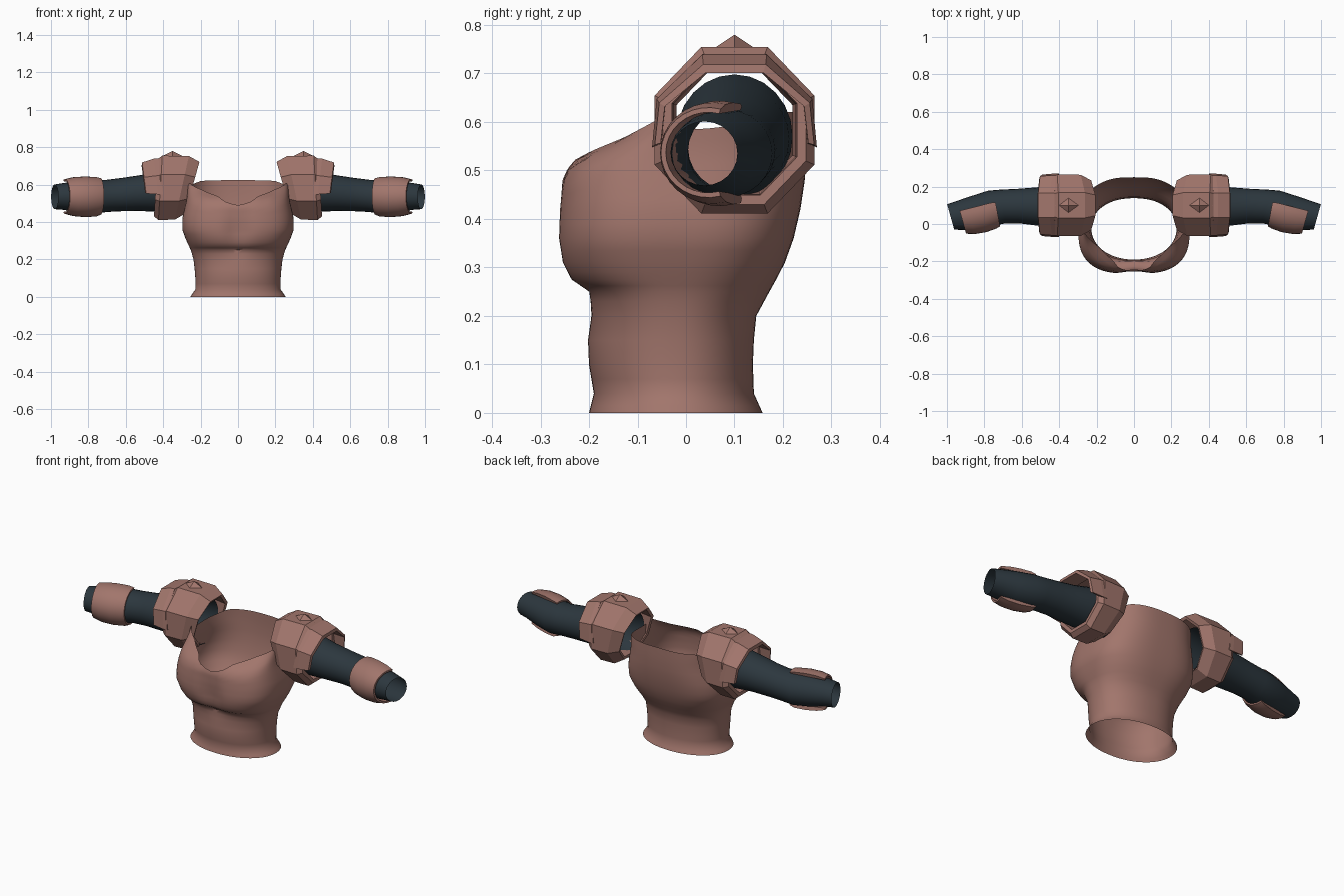
import bpy, math
from math import sin, cos, pi, radians

if "Cube" in bpy.data.objects:
    bpy.data.objects.remove(bpy.data.objects["Cube"])


def material(name, rgb):
    m = bpy.data.materials.new(name)
    m.diffuse_color = (*rgb, 1)
    m.use_nodes = True
    m.node_tree.nodes["Principled BSDF"].inputs["Base Color"].default_value = m.diffuse_color
    return m


BROWN = material("dusty brown", (0.36, 0.18, 0.15))
DARK = material("dark slate", (0.025, 0.038, 0.048))


def interp(table, t):
    """Piecewise-linear lookup; each row is (key, value, ...)."""
    if t <= table[0][0]:
        return table[0][1:]
    for a, b in zip(table, table[1:]):
        if t <= b[0]:
            f = (t - a[0]) / (b[0] - a[0])
            return tuple(p + (q - p) * f for p, q in zip(a[1:], b[1:]))
    return table[-1][1:]


def make(name, verts, faces, mat, smooth=None, mirror=False):
    me = bpy.data.meshes.new(name)
    me.from_pydata(verts, [], faces)
    me.materials.append(mat)
    ob = bpy.data.objects.new(name, me)
    bpy.context.collection.objects.link(ob)
    bpy.ops.object.select_all(action='DESELECT')
    bpy.context.view_layer.objects.active = ob
    ob.select_set(True)
    bpy.ops.object.mode_set(mode='EDIT')
    bpy.ops.mesh.select_all(action='SELECT')
    bpy.ops.mesh.normals_make_consistent(inside=False)
    bpy.ops.object.mode_set(mode='OBJECT')
    if smooth:
        bpy.ops.object.shade_smooth_by_angle(angle=radians(smooth))
    if mirror:
        ob.modifiers.new("Mirror", 'MIRROR').use_mirror_merge = False
    return ob


def loft(name, rings, mat, around=True, along=False, caps=False, **kw):
    """Skin a list of equal-length rings with quads."""
    n, m = len(rings[0]), len(rings)
    faces = []
    for i in range(m if along else m - 1):
        for j in range(n if around else n - 1):
            i2, j2 = (i + 1) % m, (j + 1) % n
            faces.append((i * n + j, i * n + j2, i2 * n + j2, i2 * n + j))
    if caps:  # close both ends of an open arc
        faces.append([i * n for i in range(m)])
        faces.append([i * n + n - 1 for i in range(m)])
    return make(name, [v for r in rings for v in r], faces, mat, **kw)


# Torso shell: height -> half width, front y, back y, roundness
BODY = [(0.0, .255, -.20, .158, .95), (.04, .228, -.19, .14, .95),
        (.10, .228, -.20, .138, .92), (.15, .232, -.202, .14, .92),
        (.20, .238, -.195, .145, .9), (.25, .252, -.205, .172, .82),
        (.275, .264, -.242, .186, .78), (.31, .28, -.26, .204, .74),
        (.36, .298, -.267, .222, .7), (.42, .298, -.264, .236, .7),
        (.48, .285, -.257, .245, .7), (.52, .275, -.235, .248, .7),
        (.54, .272, -.20, .249, .7), (.57, .27, -.14, .25, .7),
        (.61, .27, -.09, .25, .7), (.63, .265, -.07, .25, .7)]
# Upper rim height by angle from the front
RIM = [(0, .49), (8, .51), (16, .54), (40, .575), (70, .608), (75, .60),
       (84, .585), (95, .585), (120, .60), (140, .62), (180, .625)]
LOW = [0, .015, .04, .07, .10, .15, .20, .23, .25, .262, .275, .29, .31, .335, .36, .39]


def body_point(a, z):
    hw, fr, bk, p = interp(BODY, z)
    s, c, yc = sin(a), cos(a), -.02
    x = hw * math.copysign(abs(s) ** p, s)
    y = yc + (fr - yc if c > 0 else bk - yc) * abs(c) ** p
    if c > 0:  # shallow hollow between the two chest forms
        bust = max(0, 1 - abs(z - .35) / .15)
        y += .026 * bust * math.exp(-(x / .06) ** 2)
    return (x, y, z)


angles = [2 * pi * i / 96 for i in range(96)]
rims = [interp(RIM, abs((math.degrees(a) + 180) % 360 - 180))[0] for a in angles]
rings = [[body_point(a, z) for a in angles] for z in LOW]
for k in range(1, 9):
    rings.append([body_point(a, .39 + (r - .39) * k / 8) for a, r in zip(angles, rims)])
loft("torso", rings, BROWN, smooth=50)

# Arms: x -> centre y, centre z, y radius, z radius
ARM = [(.28, .10, .57, .12, .128), (.40, .10, .565, .113, .112),
       (.52, .094, .555, .102, .096), (.62, .096, .547, .092, .089),
       (.70, .094, .54, .09, .086), (.76, .085, .535, .093, .09),
       (.85, .06, .535, .088, .085), (.93, .045, .537, .077, .072),
       (.98, .038, .535, .068, .066)]


def arm_point(x, a, grow=0):
    yc, zc, ry, rz = interp(ARM, x)
    dy = (ry + grow) * cos(a)
    shear = .28 * min(1, max(0, (x - .6) / .2))
    return (x + shear * dy, yc + dy, zc + (rz + grow) * sin(a))


loft("arms", [[arm_point(r[0], 2 * pi * i / 24) for i in range(24)] for r in ARM],
     DARK, smooth=40, mirror=True)

# Forearm guards: open at the back
guard = [(.735, .010), (.76, .016), (.82, .022), (.88, .024), (.925, .020), (.925, .010), (.735, .002)]
arc = [radians(75 + 210 * i / 18) for i in range(19)]
loft("forearm_guards", [[arm_point(x, a, g) for a in arc] for x, g in guard], BROWN,
     around=False, along=True, caps=True, smooth=35, mirror=True)

# Shoulder guards: octagonal hollow barrels, slanted at the inner end
CY, CZ = .10, .583
OCT = [radians(22.5 + 45 * i) for i in range(8)]


def shoulder_point(x, r, a, slant, squash=1.0):
    y, z = r * cos(a), r * squash * sin(a)
    return (x - slant * z, CY + y * .96, CZ + z)


barrel = [(.245, .150, .28), (.30, .184, .22), (.415, .186, .06), (.44, .166, .06),
          (.44, .145, .06), (.40, .142, .06), (.30, .142, .22), (.25, .135, .28)]
loft("shoulder_guards", [[shoulder_point(x, r, a, s) for a in OCT] for x, r, s in barrel],
     BROWN, along=True, mirror=True)

# Outer shoulder plates: upper part only, flared outward
PLATE = [radians(d) for d in (-12, 22.5, 67.5, 112.5, 157.5, 192)]
plate = [(.405, .181, .94), (.43, .181, .93), (.495, .175, .84), (.50, .162, .79), (.405, .160, .85)]
loft("outer_shoulder_plates",
     [[shoulder_point(x, r, a, -.13, q) for a in PLATE] for x, r, q in plate],
     BROWN, around=False, along=True, caps=True, mirror=True)

# Studs: low four-sided points on top of the shoulder guards
sx = .35
make("shoulder_studs",
     [(sx - .07, CY, .745), (sx, CY - .045, .75), (sx + .07, CY, .745),
      (sx, CY + .045, .75), (sx, CY, .78)],
     [(0, 1, 4), (1, 2, 4), (2, 3, 4), (3, 0, 4), (3, 2, 1, 0)], BROWN, mirror=True)
